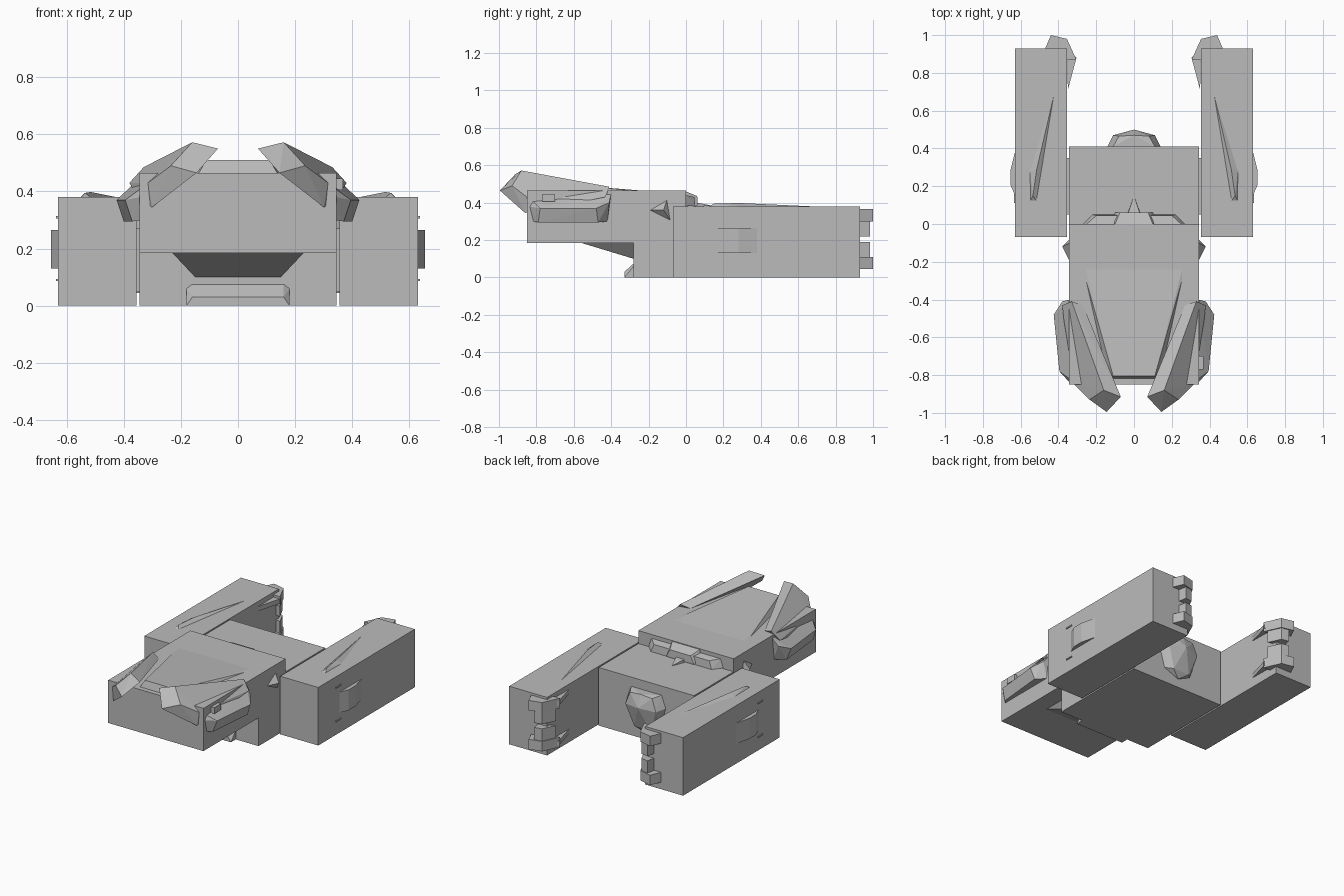
import bpy
import bmesh
from mathutils import Vector

if "Cube" in bpy.data.objects:
    bpy.data.objects.remove(bpy.data.objects["Cube"], do_unlink=True)

# Single plain grey for the whole model
grey = bpy.data.materials.new("plain_grey")
grey.use_nodes = True
grey.diffuse_color = (0.5, 0.5, 0.5, 1)
grey.node_tree.nodes["Principled BSDF"].inputs["Base Color"].default_value = grey.diffuse_color


def solid(name, points, mirrored=False):
    """Faceted convex solid around the given corners, optionally mirrored across x."""
    bm = bmesh.new()
    for point in points:
        bm.verts.new(Vector(point))
    result = bmesh.ops.convex_hull(bm, input=bm.verts)
    spare = {g for g in result["geom_interior"] + result["geom_unused"]
             if isinstance(g, bmesh.types.BMVert)}
    bmesh.ops.delete(bm, geom=list(spare), context="VERTS")
    bmesh.ops.dissolve_limit(bm, angle_limit=0.01, verts=bm.verts, edges=bm.edges)
    bmesh.ops.recalc_face_normals(bm, faces=bm.faces)
    mesh = bpy.data.meshes.new(name)
    bm.to_mesh(mesh)
    bm.free()
    mesh.materials.append(grey)
    obj = bpy.data.objects.new(name, mesh)
    bpy.context.collection.objects.link(obj)
    if mirrored:
        modifier = obj.modifiers.new("Mirror", "MIRROR")
        modifier.use_mirror_merge = False
    return obj


def block(name, x_range, y_range, z_range, mirrored=False):
    """Plain box from its three extents."""
    corners = [(x, y, z) for x in x_range for y in y_range for z in z_range]
    return solid(name, corners, mirrored)


def both_sides(points):
    """Corners given for the left half, repeated for the right half."""
    return [(side * x, y, z) for x, y, z in points for side in (1, -1)]


def slab(plan, z_range):
    """Corners of an upright prism with the given plan outline."""
    return [(x, y, z) for x, y in plan for z in z_range]


# Main boxes: hull, raised head, and the two long side pods
block("main_body", (-.345, .345), (-.28, .41), (0, .38))
block("head", (-.345, .345), (-.85, 0), (.185, .465))
block("side_pod", (.355, .63), (-.07, .93), (0, .38), True)
block("pod_spacer", (.34, .36), (.05, .35), (.05, .27), True)

# Sloping panel on the head
solid("head_panel", both_sides([
    (.14, -.82, .46), (.11, -.805, .51), (.255, -.24, .465), (.27, -.24, .46)]))

# Stepped collar behind the head
solid("collar", both_sides([
    (.27, 0, .385), (.25, 0, .44), (.2, .045, .43), (.22, .05, .38)]))
solid("collar_centre", both_sides([
    (.12, 0, .38), (.1, 0, .46), (.075, .06, .435), (.1, .062, .385)]))
solid("collar_spur", both_sides([
    (.035, .05, .38), (.03, .06, .4)]) + [(0, .15, .382)])

# Chin and the tapered intake under the head
solid("chin", both_sides([
    (.18, -.28, 0), (.18, -.33, 0), (.16, -.33, .03),
    (.16, -.28, .075), (.18, -.28, .06)]))
solid("intake", both_sides([
    (.23, -.56, .185), (.18, -.4, .17), (.15, -.28, .1), (.23, -.28, .185)]))

# Large angled fins over the head
solid("head_fin", [
    (.145, -.995, .465), (.07, -.915, .55), (.16, -.88, .572),
    (.235, -.93, .49), (.3, -.86, .345), (.315, -.85, .43),
    (.27, -.43, .465), (.33, -.41, .485), (.38, -.43, .43),
    (.34, -.8, .36)], True)

# Cheek guards on the head sides
solid("cheek_guard", [
    (.38, -.41, .4), (.425, -.48, .37), (.4, -.47, .295),
    (.37, -.79, .295), (.395, -.78, .37), (.34, -.84, .38),
    (.34, -.82, .3), (.34, -.4, .45), (.34, -.42, .3),
    (.34, -.82, .41)], True)
block("left_cheek_stud", (.34, .368), (-.77, -.7), (.405, .445))

# Pointed studs at the rear of the head
solid("ear_stud", [
    (.34, -.2, .36), (.34, -.1, .42), (.34, -.08, .3), (.38, -.12, .36)], True)

# Faceted dome on the back of the body
solid("rear_dome", both_sides([
    (.11, .41, .32), (.08, .465, .31), (.14, .41, .24), (.11, .47, .23),
    (.1, .41, .1), (.06, .45, .09)])
    + [(0, .5, .24), (0, .47, .32), (0, .42, .05)])

# Long ridges on the pod tops
solid("pod_ridge", [
    (.425, .68, .38), (.485, .3, .378), (.515, .12, .378), (.55, .12, .378),
    (.55, .28, .38), (.515, .29, .398), (.535, .15, .395)], True)

# Raised hatch and slits on the pod flanks
solid("pod_hatch", [(.625, y, z) for y in (.14, .4) for z in (.13, .265)]
      + [(.655, y, z) for y in (.21, .28) for z in (.13, .265)], True)
for label, height in (("upper", .31), ("lower", .09)):
    block(label + "_pod_slit", (.62, .636), (.11, .16),
          (height - .004, height + .004), True)

# Claw-shaped clasps around the inner rear pod corners
arm_plan = [(.35, .71), (.31, .86), (.305, .88), (.355, .93)]
cap_plan = [(.35, .87), (.305, .87), (.355, .98), (.44, 1), (.47, .93)]
jaw_plan = [(.35, .9), (.32, .89), (.36, .975), (.41, .985), (.42, .93)]
for label, flip in (("upper", False), ("lower", True)):
    for part, plan, z_range in (
            ("arm", arm_plan, (.32, .35)),
            ("cap", cap_plan, (.3, .365)),
            ("jaw", jaw_plan, (.22, .3))):
        if flip:
            z_range = [.41 - z for z in z_range]
        solid(label + "_clasp_" + part, slab(plan, z_range), True)
